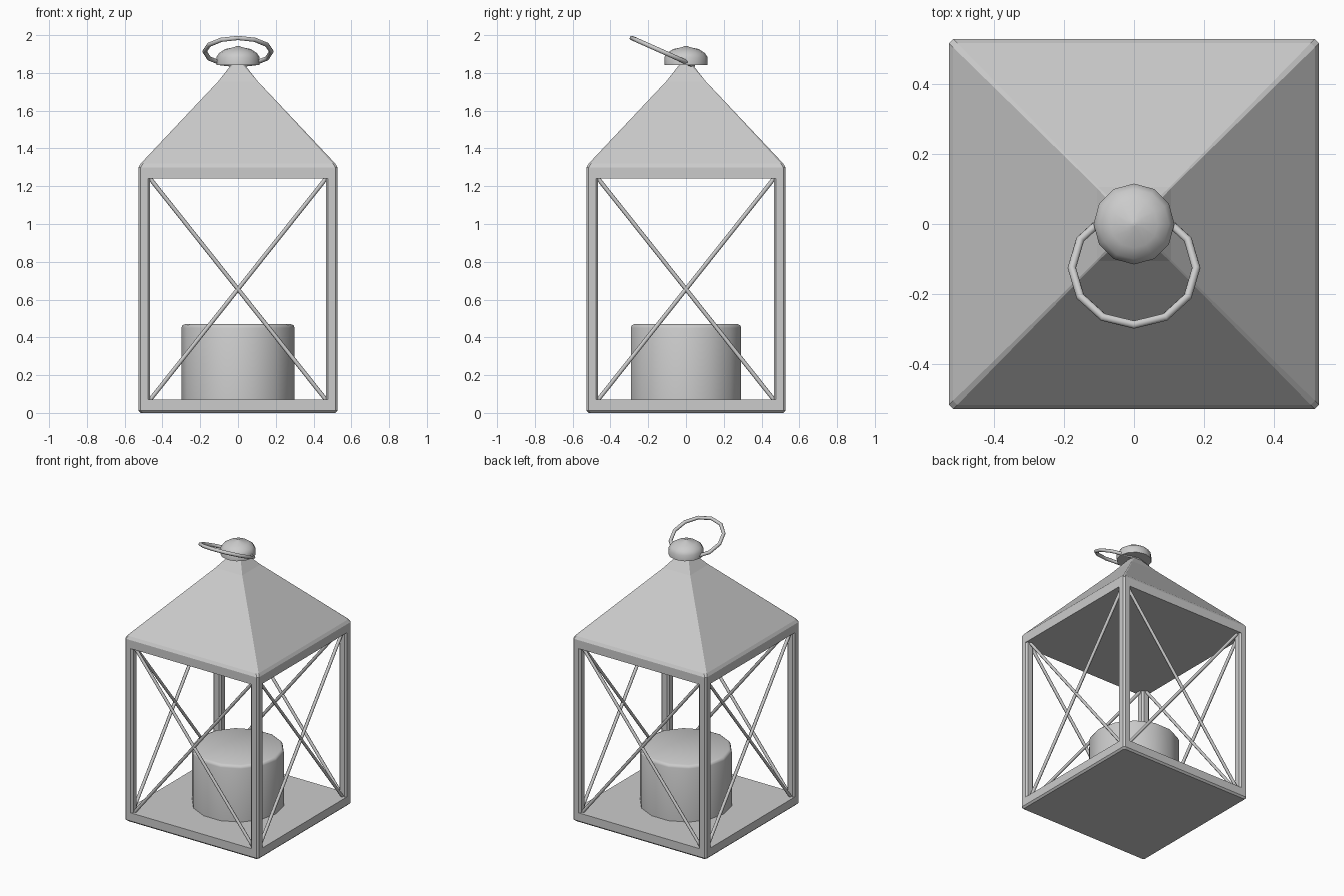
import bpy, bmesh, math
from mathutils import Vector, Matrix

if "Cube" in bpy.data.objects:
    bpy.data.objects.remove(bpy.data.objects["Cube"], do_unlink=True)

GREY = (0.6, 0.6, 0.6, 1)
metal = bpy.data.materials.new("plain grey")
metal.use_nodes = True
metal.diffuse_color = GREY
metal.node_tree.nodes["Principled BSDF"].inputs["Base Color"].default_value = GREY

HALF = 0.527      # half width of the lantern
INNER = 0.465     # half width of the window openings
FLOOR, CEILING, EAVES = 0.07, 1.24, 1.30
EDGE = 0.012      # chamfer on the frame


def finish(name, bm, smooth=None):
    bmesh.ops.recalc_face_normals(bm, faces=bm.faces)
    mesh = bpy.data.meshes.new(name)
    bm.to_mesh(mesh)
    bm.free()
    obj = bpy.data.objects.new(name, mesh)
    bpy.context.collection.objects.link(obj)
    mesh.materials.append(metal)
    if smooth:
        bpy.ops.object.select_all(action='DESELECT')
        obj.select_set(True)
        bpy.context.view_layer.objects.active = obj
        bpy.ops.object.shade_smooth_by_angle(angle=math.radians(smooth))
    return obj


def skin(bm, rings):
    """Join point rings into a closed solid."""
    loops = [[bm.verts.new(p) for p in ring] for ring in rings]
    n = len(loops[0])
    for a, b in zip(loops, loops[1:]):
        for i in range(n):
            j = (i + 1) % n
            bm.faces.new((a[i], a[j], b[j], b[i]))
    bm.faces.new(loops[0][::-1])
    bm.faces.new(loops[-1])


def square_ring(half, z, cut, x=0, y=0):
    """Square outline with chamfered corners."""
    corners = ((1, 1), (-1, 1), (-1, -1), (1, -1))
    pts = []
    for k, (sx, sy) in enumerate(corners):
        pair = [(sx * half, sy * (half - cut)), (sx * (half - cut), sy * half)]
        pts += [(x + px, y + py, z) for px, py in (pair if k % 2 == 0 else pair[::-1])]
    return pts


def round_solid(name, profile, sides, smooth):
    bm = bmesh.new()
    skin(bm, [[(r * math.cos(math.tau * i / sides), r * math.sin(math.tau * i / sides), z)
               for i in range(sides)] for r, z in profile])
    return finish(name, bm, smooth)


# Base slab
bm = bmesh.new()
skin(bm, [square_ring(HALF - EDGE, 0, EDGE), square_ring(HALF, EDGE, EDGE),
          square_ring(HALF, FLOOR, EDGE)])
finish("base", bm)

# Corner posts
post = (HALF - INNER) / 2
for sx, side in ((1, "left"), (-1, "right")):
    for sy, end in ((-1, "front"), (1, "back")):
        bm = bmesh.new()
        x, y = sx * (HALF - post), sy * (HALF - post)
        skin(bm, [square_ring(post, z, EDGE, x, y) for z in (FLOOR, CEILING)])
        finish(f"{end}_{side}_post", bm)

# Roof with eaves and tapering neck
bm = bmesh.new()
skin(bm, [square_ring(HALF, CEILING, EDGE), square_ring(HALF, EAVES, EDGE),
          square_ring(HALF - EDGE, EAVES + 0.02, EDGE),
          square_ring(0.105, 1.755, 0.003), square_ring(0.03, 1.85, 0.012)])
finish("roof", bm)

# Crossed wires on every side
for k, side in enumerate(("front", "left", "back", "right")):
    bm = bmesh.new()
    for s in (-1, 1):
        a = Vector((-s * INNER, -HALF + post, FLOOR))
        b = Vector((s * INNER, -HALF + post, CEILING))
        d = b - a
        place = Matrix.Translation((a + b) / 2) @ d.to_track_quat('Z', 'Y').to_matrix().to_4x4()
        bmesh.ops.create_cone(bm, cap_ends=True, segments=6, radius1=0.011, radius2=0.011,
                              depth=d.length, matrix=place)
    bmesh.ops.rotate(bm, verts=bm.verts, matrix=Matrix.Rotation(k * math.pi / 2, 3, 'Z'))
    finish(side + "_cross_wires", bm, 65)

# Candle
round_solid("candle", [(0.3, FLOOR), (0.3, 0.45), (0.295, 0.463), (0.28, 0.47)], 14, 50)

# Domed cap
round_solid("cap", [(0.115, 1.842), (0.115, 1.882), (0.1, 1.905), (0.068, 1.926),
                    (0.022, 1.936), (0.008, 1.942)], 12, 50)

# Carrying ring, tilted towards the front
bm = bmesh.new()
SEG, TUBE, R, r = 12, 8, 0.177, 0.012
grid = []
for i in range(SEG):
    a = math.tau * i / SEG
    grid.append([])
    for j in range(TUBE):
        b = math.tau * j / TUBE
        w = R + r * math.cos(b)
        grid[i].append(bm.verts.new((w * math.cos(a), w * math.sin(a), r * math.sin(b))))
for i in range(SEG):
    for j in range(TUBE):
        p, q, m = (i + 1) % SEG, (j + 1) % TUBE, grid
        bm.faces.new((m[i][j], m[p][j], m[p][q], m[i][q]))
tilt = Matrix.Translation((0, -0.125, 1.913)) @ Matrix.Rotation(math.radians(-24), 4, 'X')
bmesh.ops.transform(bm, matrix=tilt, verts=bm.verts)
finish("carrying_ring", bm, 50)
